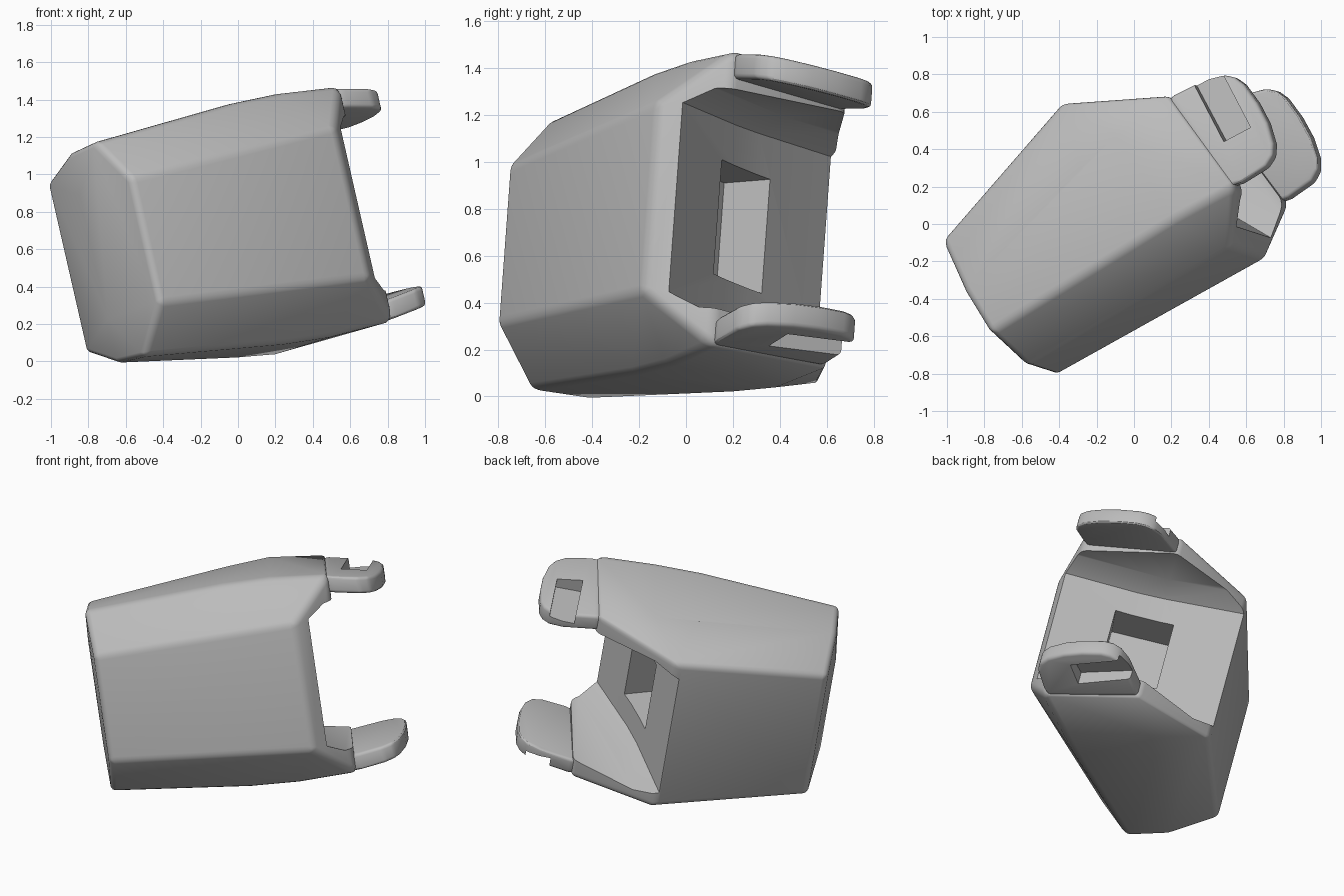
import bpy, bmesh, math
from mathutils import Matrix, Vector

if "Cube" in bpy.data.objects:
    bpy.data.objects.remove(bpy.data.objects["Cube"], do_unlink=True)

grey = bpy.data.materials.new("neutral_grey")
grey.use_nodes = True
colour = (0.5, 0.5, 0.5, 1)
grey.diffuse_color = colour
grey.node_tree.nodes["Principled BSDF"].inputs["Base Color"].default_value = colour

# Tilted frame: along the housing, across it, and up its height
along = Vector((0.858, 0.489, 0.160)).normalized()
up = Vector((-0.228, 0.068, 0.971))
up = (up - along * up.dot(along)).normalized()
across = up.cross(along)
frame = Matrix((along, across, up)).transposed().to_4x4()
frame.translation = (0, 0, 0.7)


def add(name, bm):
    """Turn a bmesh into an object placed in the tilted frame."""
    bmesh.ops.recalc_face_normals(bm, faces=bm.faces)
    bm.transform(frame)
    mesh = bpy.data.meshes.new(name)
    bm.to_mesh(mesh)
    bm.free()
    mesh.materials.append(grey)
    ob = bpy.data.objects.new(name, mesh)
    bpy.context.collection.objects.link(ob)
    return ob


def hull(name, points):
    bm = bmesh.new()
    verts = [bm.verts.new(p) for p in points]
    res = bmesh.ops.convex_hull(bm, input=verts)
    junk = {v for v in res["geom_interior"] + res["geom_unused"]
            if isinstance(v, bmesh.types.BMVert)}
    bmesh.ops.delete(bm, geom=list(junk), context="VERTS")
    bmesh.ops.dissolve_limit(bm, angle_limit=math.radians(2),
                             verts=bm.verts, edges=bm.edges)
    return add(name, bm)


def mirrored(points):
    return [(u, v, s * w) for u, v, w in points for s in (1, -1)]


def finish(ob, width, cutters):
    """Round the edges, cut the openings, then bake the result."""
    bev = ob.modifiers.new("rounding", "BEVEL")
    bev.width = width
    bev.segments = 3
    bev.limit_method = "ANGLE"
    bev.angle_limit = math.radians(24)
    for c in cutters:
        cut = ob.modifiers.new("cut", "BOOLEAN")
        cut.operation = "DIFFERENCE"
        cut.solver = "EXACT"
        cut.object = c
    bpy.context.view_layer.update()
    deps = bpy.context.evaluated_depsgraph_get()
    baked = bpy.data.meshes.new_from_object(ob.evaluated_get(deps))
    ob.modifiers.clear()
    ob.data = baked
    for c in cutters:
        bpy.data.objects.remove(c, do_unlink=True)
    bpy.ops.object.select_all(action="DESELECT")
    ob.select_set(True)
    bpy.context.view_layer.objects.active = ob
    bpy.ops.object.shade_smooth_by_angle(angle=math.radians(30))


# Housing: a faceted, flaring shell
rear = [(-0.815, -0.442, 0.345), (-0.862, -0.23, 0.59), (-0.88, 0.04, 0.575),
        (-0.878, 0.358, 0.46), (-0.905, -0.01, 0.34)]
ridge = [(0, -0.215, 0.66), (0.32, -0.205, 0.668), (0.69, -0.21, 0.645)]
crown = [(-0.01, 0.29, 0.645), (0.25, 0.35, 0.66)]
mouth = [(0.475, -0.442, 0.415), (0.6, 0.4, 0.62), (0.05, 0.667, 0.55)]
body = hull("housing", mirrored(rear + ridge + crown + mouth))

# Slanted mouth line, from the front rim to the back wall
start, step = Vector((0.56, -0.35)), Vector((-0.52, 1.03))
normal = Vector((step.y, -step.x)).normalized()


def on_mouth(t, out, w):
    p = start + step * t + normal * out
    return (p.x, p.y, w)


# Gap between the lugs, with a gently hollow floor
gap = []
for t in (-0.15, 0, 0.12, 0.25, 0.4, 0.55, 0.7, 0.85, 1, 1.3):
    sag = 0.2 * max(t * (1 - t), 0)
    gap += [on_mouth(t, out - sag, w + 0.03 * max(t, 0))
            for out, w in ((0, 0.412), (0.13, 0.475), (0.9, 0.485))]
gap_cutter = hull("gap_cutter", mirrored(gap))
socket_cutter = hull("socket_cutter", mirrored(
    [on_mouth(t, out, 0.25) for t in (0.31, 0.635) for out in (-0.28, 0.1)]))
finish(body, 0.032, [gap_cutter, socket_cutter])

# Two rounded lugs with an open slot on the outer side; the root sinks into the housing
outline = [(0.56, -0.13), (0.67, -0.19), (0.72, -0.2), (0.875, -0.19), (0.935, -0.155),
           (0.968, -0.096), (0.99, 0.02), (0.99, 0.144), (0.972, 0.27), (0.945, 0.325),
           (0.9, 0.365), (0.812, 0.39), (0.6, 0.395), (0.53, 0.36)]
thickness = 0.108


def outer(u, v):
    return 0.636 - 0.16 * (u - 0.69) - 0.06 * (v + 0.21)


for side, name in ((1, "upper_lug"), (-1, "lower_lug")):
    bm = bmesh.new()
    low = [bm.verts.new((u, v, side * (outer(u, v) - thickness))) for u, v in outline]
    top = [bm.verts.new((u, v, side * (outer(u, v) - (0.04 if u < 0.59 else 0))))
           for u, v in outline]
    bm.faces.new(low)
    bm.faces.new(top[1:-1])
    bm.faces.new((top[-2], top[-1], top[0], top[1]))
    for i in range(len(outline)):
        j = (i + 1) % len(outline)
        bm.faces.new((low[i], low[j], top[j], top[i]))
    lug = add(name, bm)
    slot = hull("slot_cutter", [(u, v, side * w) for u in (0.74, 0.9)
                                for v in (0.04, 0.6) for w in (0.525, 0.8)])
    finish(lug, 0.02, [slot])
